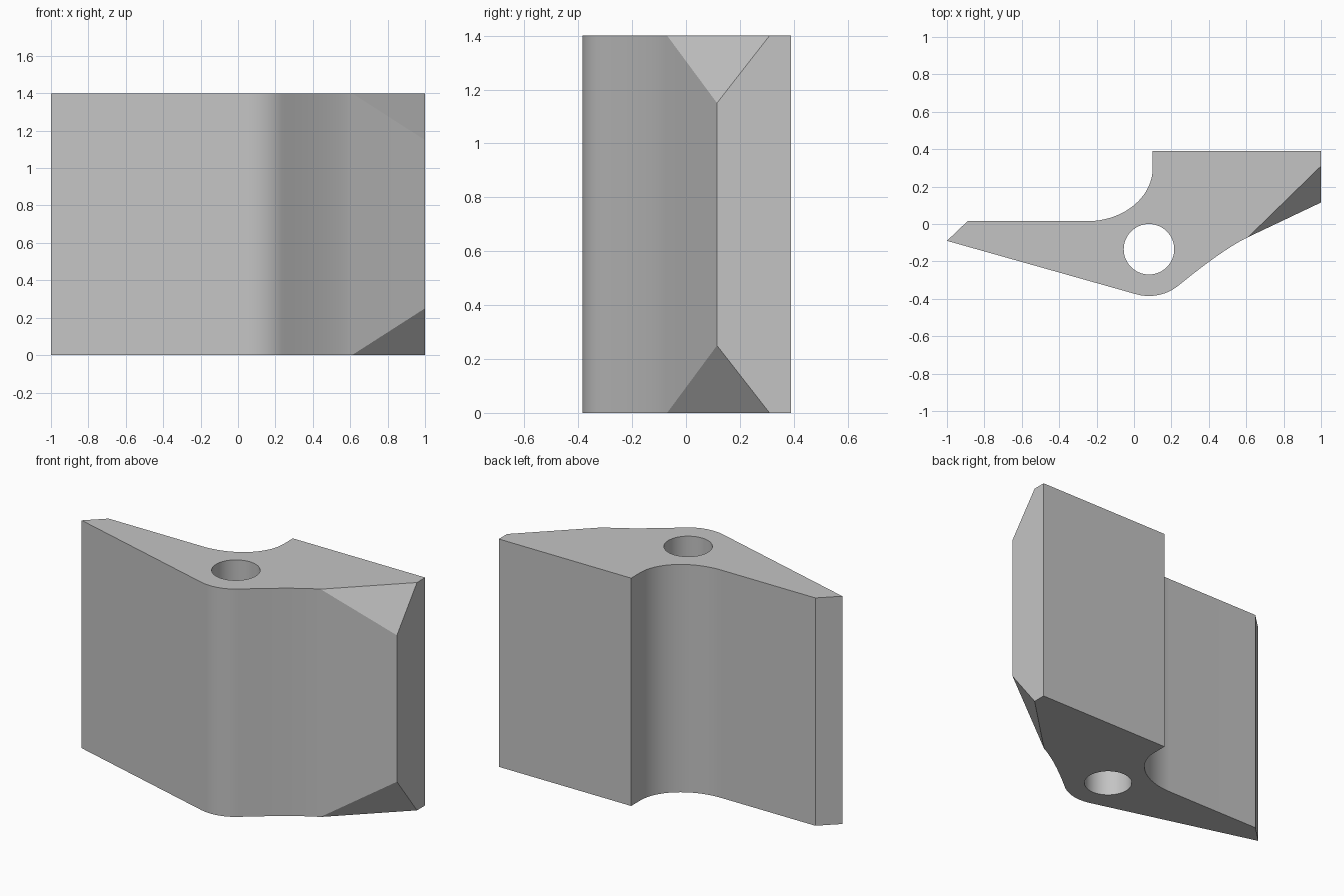
import bpy
import bmesh
from math import sin, cos, radians
from mathutils import Vector

HEIGHT = 1.4
HOLE = Vector((0.08, -0.135))

cube = bpy.data.objects.get("Cube")
if cube:
    bpy.data.objects.remove(cube, do_unlink=True)


def arc(centre, rx, ry, start, end, steps):
    """Points along an elliptical arc, angles in degrees."""
    angles = [radians(start + (end - start) * i / steps) for i in range(steps + 1)]
    return [(centre[0] + rx * cos(a), centre[1] + ry * sin(a)) for a in angles]


def bezier(a, b, c, steps):
    """Interior points of a quadratic curve from a to c."""
    a, b, c = Vector(a), Vector(b), Vector(c)
    ts = [i / steps for i in range(1, steps)]
    return [tuple(a * (1 - t) ** 2 + b * 2 * t * (1 - t) + c * t * t) for t in ts]


def cap(bm):
    """Close the open border left by a planar cut."""
    bmesh.ops.holes_fill(bm, edges=[e for e in bm.edges if e.is_boundary], sides=0)


# Outline, counter-clockwise: rounded nose, flared flank, block, cove, thin wing
nose = arc(HOLE, 0.25, 0.25, -105.4, -51, 14)
flank_end = (0.61, -0.07)
flank = bezier(nose[-1], (0.481, -0.131), flank_end, 14)
cove = arc((-0.25, 0.30), 0.35, 0.285, 0, -90, 24)
outline = nose + flank + [flank_end, (1, 0.115), (1, 0.39), (0.1, 0.39)]
outline += cove + [(-0.89, 0.015), (-1, -0.09)]

# Extrude the outline into the body
bm = bmesh.new()
base = bm.faces.new([bm.verts.new((x, y, 0)) for x, y in outline])
extruded = bmesh.ops.extrude_face_region(bm, geom=[base])["geom"]
top = [v for v in extruded if isinstance(v, bmesh.types.BMVert)]
bmesh.ops.translate(bm, verts=top, vec=(0, 0, HEIGHT))
bmesh.ops.recalc_face_normals(bm, faces=bm.faces)

# Slanted corner cuts at the top and bottom of the block's front edge
for z, inward in ((HEIGHT, -0.25), (0, 0.25)):
    corner = Vector((1, 0.31, z))
    along = corner - Vector((*flank_end, z))
    down = Vector((1, 0.115, z + inward)) - corner
    normal = along.cross(down)
    if normal.x < 0:
        normal.negate()
    bmesh.ops.bisect_plane(bm, geom=bm.verts[:] + bm.edges[:] + bm.faces[:], dist=0.0005,
                           plane_co=corner, plane_no=normal, clear_outer=True)
    cap(bm)
bmesh.ops.recalc_face_normals(bm, faces=bm.faces)

mesh = bpy.data.meshes.new("body")
bm.to_mesh(mesh)
bm.free()
body = bpy.data.objects.new("body", mesh)
bpy.context.collection.objects.link(body)

# Single grey material
grey = bpy.data.materials.new("plain grey")
grey.use_nodes = True
colour = (0.55, 0.55, 0.55, 1)
grey.diffuse_color = colour
grey.node_tree.nodes["Principled BSDF"].inputs["Base Color"].default_value = colour
mesh.materials.append(grey)

# Through hole
bpy.ops.mesh.primitive_cylinder_add(vertices=64, radius=0.135, depth=2 * HEIGHT,
                                    location=(HOLE.x, HOLE.y, HEIGHT / 2))
cutter = bpy.context.object
cutter.name = "hole_cutter"
cutter.hide_render = True
cutter.data.materials.append(grey)

bpy.ops.object.select_all(action="DESELECT")
body.select_set(True)
bpy.context.view_layer.objects.active = body
drill = body.modifiers.new("hole", "BOOLEAN")
drill.operation = "DIFFERENCE"
drill.solver = "EXACT"
drill.object = cutter
bpy.ops.object.modifier_apply(modifier=drill.name)
bpy.data.objects.remove(cutter, do_unlink=True)

bpy.ops.object.shade_smooth_by_angle(angle=radians(20))
